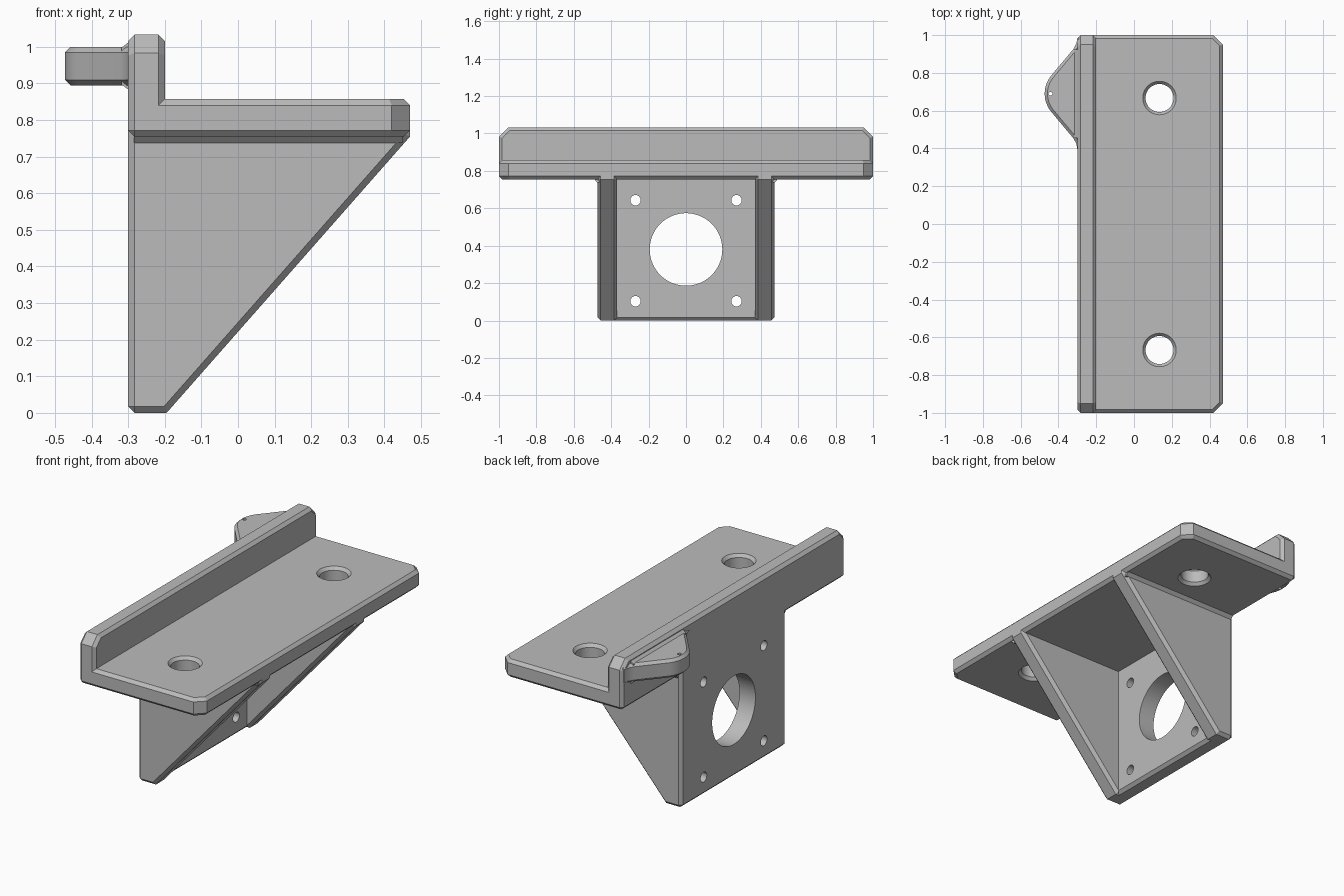
import bpy, bmesh, math
from mathutils import Matrix

default = bpy.data.objects.get("Cube")
if default:
    bpy.data.objects.remove(default, do_unlink=True)

CHAMFER = 0.017
grey = bpy.data.materials.new("plain grey")
grey.use_nodes = True
COLOUR = (0.5, 0.5, 0.5, 1)
grey.diffuse_color = COLOUR
grey.node_tree.nodes["Principled BSDF"].inputs["Base Color"].default_value = COLOUR

PLANES = {
    "xy": lambda u, v, w: (u, v, w),
    "xz": lambda u, v, w: (u, w, v),
    "yz": lambda u, v, w: (w, u, v),
}


def prism(profile, plane, start, end):
    """Extrude a flat profile at right angles to its plane."""
    bm = bmesh.new()
    place = PLANES[plane]
    a = [bm.verts.new(place(u, v, start)) for u, v in profile]
    b = [bm.verts.new(place(u, v, end)) for u, v in profile]
    bm.faces.new(a)
    bm.faces.new(b)
    for i in range(len(a)):
        j = (i + 1) % len(a)
        bm.faces.new((a[i], a[j], b[j], b[i]))
    bmesh.ops.recalc_face_normals(bm, faces=bm.faces)
    return bm


def chamfer(bm, rule, size=CHAMFER):
    """Chamfer sharp outer edges that follow the rule."""
    edges = [e for e in bm.edges if e.is_convex and e.calc_face_angle(0) > 0.9
             and rule(e.verts[0].co, e.verts[1].co)]
    bmesh.ops.bevel(bm, geom=edges, offset=size, offset_type="OFFSET",
                    segments=1, profile=0.5, affect="EDGES", clamp_overlap=False)


def finish(bm, name):
    mesh = bpy.data.meshes.new(name)
    bmesh.ops.recalc_face_normals(bm, faces=bm.faces)
    bm.to_mesh(mesh)
    bm.free()
    mesh.materials.append(grey)
    obj = bpy.data.objects.new(name, mesh)
    bpy.context.collection.objects.link(obj)
    return obj


def select_only(obj):
    bpy.ops.object.select_all(action="DESELECT")
    obj.select_set(True)
    bpy.context.view_layer.objects.active = obj


def turned(rings, centre, along_x=False, sides=48):
    """Round cutter from (radius, height) rings."""
    bm = bmesh.new()
    loops = []
    for r, h in rings:
        angles = [math.tau * i / sides for i in range(sides)]
        loops.append([bm.verts.new((r * math.cos(t), r * math.sin(t), h)) for t in angles])
    for lo, hi in zip(loops, loops[1:]):
        for i in range(sides):
            j = (i + 1) % sides
            bm.faces.new((lo[i], lo[j], hi[j], hi[i]))
    bm.faces.new(loops[0])
    bm.faces.new(loops[-1])
    if along_x:
        bmesh.ops.rotate(bm, verts=bm.verts, matrix=Matrix.Rotation(math.pi / 2, 3, "Y"))
    bmesh.ops.translate(bm, verts=bm.verts, vec=centre)
    cutter = finish(bm, "hole_cutter")
    cutter.hide_render = True
    return cutter


def drill(obj, cutters):
    for cutter in cutters:
        select_only(obj)
        mod = obj.modifiers.new("hole", "BOOLEAN")
        mod.operation = "DIFFERENCE"
        mod.solver = "EXACT"
        mod.object = cutter
        bpy.ops.object.modifier_apply(modifier=mod.name)
        bpy.data.objects.remove(cutter, do_unlink=True)


def shade(obj):
    select_only(obj)
    bpy.ops.object.shade_smooth_by_angle(angle=math.radians(25))


# Shelf with its raised back lip
shelf_bm = prism([(-0.3, 0.755), (0.47, 0.755), (0.47, 0.857), (-0.2, 0.857),
                  (-0.2, 1.033), (-0.3, 1.033)], "xz", -1, 1)
chamfer(shelf_bm, lambda a, b: (min(a.x, b.x) > 0.46 and a.y == b.y)
        or (min(a.z, b.z) > 1.02 and a.y == b.y), 0.05)
chamfer(shelf_bm, lambda a, b: True)
shelf = finish(shelf_bm, "shelf_with_lip")
screw = [(0.1, 0.742), (0.074, 0.772), (0.074, 0.84), (0.1, 0.87)]
drill(shelf, [turned(screw, (0.135, y, 0)) for y in (-0.667, 0.667)])
shade(shelf)

# Mounting plate with a large bore and four bolt holes
plate_bm = prism([(-0.3, 0), (-0.2, 0), (-0.2, 0.8), (-0.3, 0.8)], "xz", -0.385, 0.385)
chamfer(plate_bm, lambda a, b: abs(a.y - b.y) > 0.1)
plate = finish(plate_bm, "mounting_plate")
bores = [turned([(0.194, -0.2), (0.194, 0.2)], (-0.25, 0, 0.38), True, 64)]
bores += [turned([(0.028, -0.2), (0.028, 0.2)], (-0.25, y, z), True, 24)
          for y in (-0.27, 0.27) for z in (0.103, 0.643)]
drill(plate, bores)
shade(plate)

# Triangular side gussets, each with a small fillet under the shelf
for side, word in ((1, "left"), (-1, "right")):
    inner, outer = sorted((side * 0.368, side * 0.473))
    gusset_bm = prism([(-0.3, 0), (-0.195, 0), (0.47, 0.755), (0.47, 0.8), (-0.3, 0.8)],
                      "xz", inner, outer)
    chamfer(gusset_bm, lambda a, b: True)
    finish(gusset_bm, word + "_gusset")
    fillet = [(side * 0.46, 0.737), (side * 0.473, 0.737), (side * 0.491, 0.756),
              (side * 0.46, 0.765)]
    finish(prism(fillet, "yz", -0.284, 0.45), word + "_gusset_fillet")

# Rounded ear behind the lip, with a flared root
half = [(-0.27, 0.3), (-0.3, 0.295), (-0.305, 0.265), (-0.322, 0.235)]
tip = [(-0.323 - 0.15 * math.cos(t), 0.15 * math.sin(t))
       for t in [math.radians(38 * i / 6) for i in range(6, -7, -1)]]
outline = half + tip + [(x, -y) for x, y in reversed(half)]
ear_bm = prism([(x, 0.69 + y) for x, y in outline], "xy", 0.895, 1.0)
chamfer(ear_bm, lambda a, b: a.z == b.z and min(a.x, b.x) < -0.29, 0.015)
ear = finish(ear_bm, "ear")
drill(ear, [turned([(0.01, 0.8), (0.01, 1.1)], (-0.442, 0.69, 0), False, 16)])
shade(ear)
root = [(-0.28, 0.868), (-0.318, 0.897), (-0.318, 0.998), (-0.28, 1.027)]
finish(prism(root, "xz", 0.455, 0.925), "ear_root")
